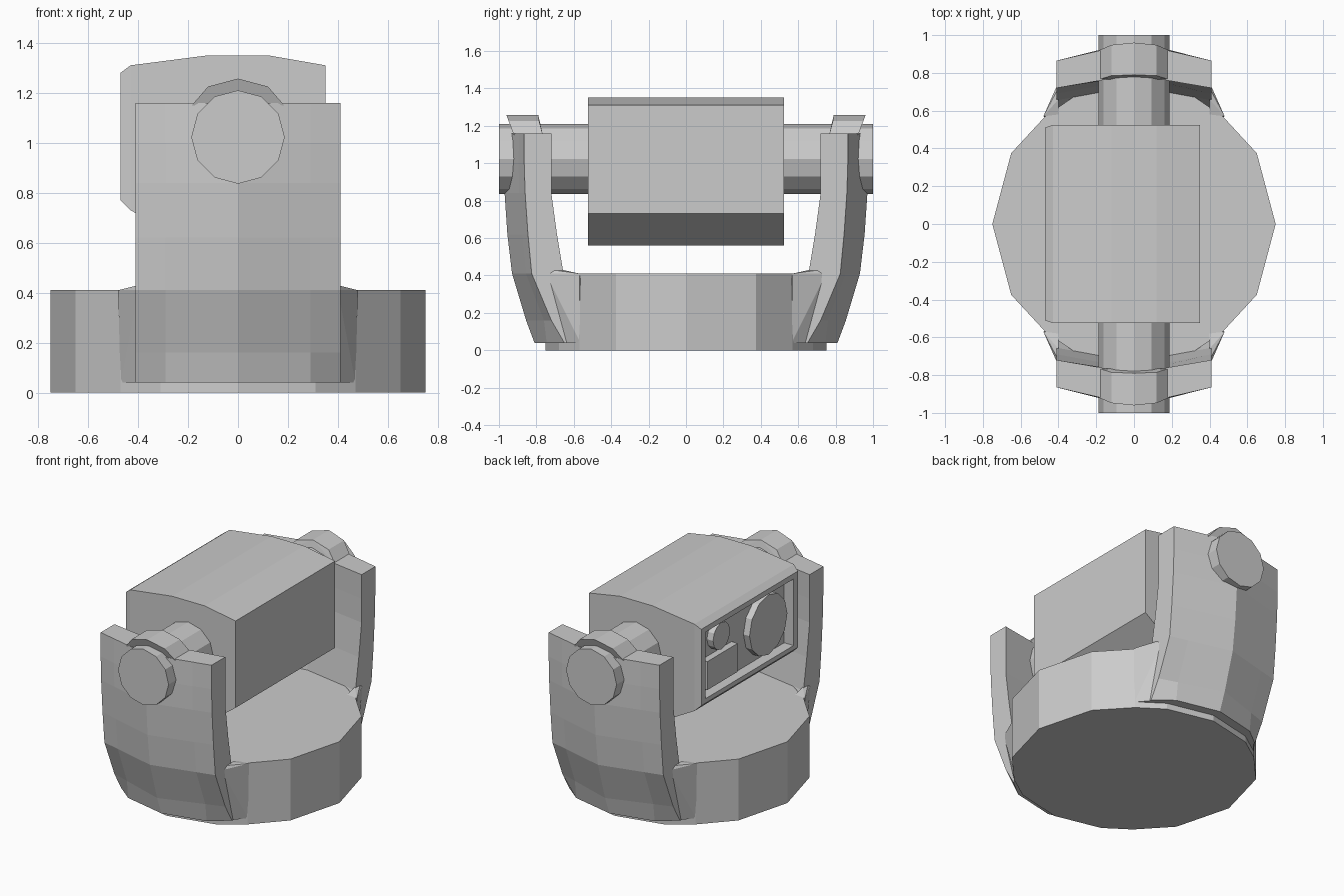
import bpy, bmesh
from math import sin, cos, pi

if "Cube" in bpy.data.objects:
    bpy.data.objects.remove(bpy.data.objects["Cube"])


def finish(name, bm, mirror=()):
    bmesh.ops.recalc_face_normals(bm, faces=bm.faces)
    me = bpy.data.meshes.new(name)
    bm.to_mesh(me)
    bm.free()
    ob = bpy.data.objects.new(name, me)
    bpy.context.collection.objects.link(ob)
    if mirror:
        m = ob.modifiers.new("mirror", 'MIRROR')
        m.use_axis = [a in mirror for a in "xyz"]
        m.use_mirror_merge = False
    return ob


def loft(name, rings, mirror=(), skip=None, cap_start=True):
    """Join equal-length closed rings with quads and cap the ends."""
    bm = bmesh.new()
    vs = [[bm.verts.new(p) for p in r] for r in rings]
    n = len(vs[0])
    for a, b in zip(vs, vs[1:]):
        for i in range(n):
            if i != skip:
                j = (i + 1) % n
                bm.faces.new((a[i], a[j], b[j], b[i]))
    if cap_start:
        bm.faces.new(vs[0])
    bm.faces.new(vs[-1])
    return finish(name, bm, mirror)


def hull(name, pts, mirror):
    bm = bmesh.new()
    for p in pts:
        bm.verts.new(p)
    bmesh.ops.convex_hull(bm, input=bm.verts)
    return finish(name, bm, mirror)


def circle(r, n=12):
    return [(r * cos(2 * pi * i / n), r * sin(2 * pi * i / n)) for i in range(n)]


# Round base
q = [(.75, 0), (.65, .375), (.47, .57), (.31, .68), (0, .75)]
half = q + [(-x, y) for x, y in q[-2::-1]]
outline = half + [(x, -y) for x, y in half[-2:0:-1]]
loft("base", [[(x, y, z) for x, y in outline] for z in (0, .41)])

# Curved yoke arms: z, outer ridge, outer edge, inner middle, inner edge
rows = [(.04, .81, .65, .60, .50), (.16, .855, .72, .64, .55),
        (.41, .93, .825, .73, .655), (.62, .955, .845, .765, .69),
        (.84, .97, .86, .785, .72), (1.0, .968, .865, .79, .72),
        (1.16, .96, .865, .79, .72)]
rings = []
for z, ridge, edge, mid, inner in rows:
    k = .745 if z == .04 else ridge + (edge - ridge) * .707
    rings.append([(-.41, edge, z), (-.29, k, z), (0, ridge, z), (.29, k, z),
                  (.41, edge, z), (.41, inner, z), (0, mid, z), (-.41, inner, z)])
loft("yoke_arm", rings, "y")

# Raised bump over each pivot
top = [(.185, 1.15, .765, .92), (.12, 1.225, .785, .948), (0, 1.257, .79, .96)]
hull("pivot_bump", [(s * x, y, z) for x, z, a, b in top for y in (a, b) for s in (-1, 1)], "y")

# Small webs blending the arms into the base
hull("arm_web", [(.40, .65, .04), (.47, .565, .04), (.40, .75, .41), (.48, .57, .41),
                 (.40, .66, .43), (.40, .72, .43), (.40, .5, .04), (.40, .58, .41)], "xy")

# Pivot pins
loft("pivot_pin", [[(a, y, 1.023 + b) for a, b in circle(.187)] for y in (.5, 1.0)], "y")

# Head body, left open where the front panel sits
prof = [(-.43, .73), (-.43, 1.31), (-.12, 1.35), (.12, 1.35),
        (.35, 1.31), (.35, .73), (.12, .56), (-.12, .56)]
loft("head_body", [[(x, y, z) for x, z in prof] for y in (-.525, .525)], skip=0)

# Chamfered rim with recessed panel
rim = [(-.43, .525, .73, 1.31), (-.47, .51, .77, 1.28), (-.47, .465, .80, 1.245), (-.40, .465, .80, 1.245)]
loft("panel_rim", [[(x, -w, a), (x, w, a), (x, w, b), (x, -w, b)] for x, w, a, b in rim], cap_start=False)

# Lens discs and box on the panel
for name, y, z, r in (("large_lens", -.235, 1.02, .2), ("small_lens", .26, 1.135, .09)):
    loft(name, [[(x, y + a, z + b) for a, b in circle(r)] for x in (-.39, -.445)])
loft("sensor_box", [[(x, .09, .83), (x, .41, .83), (x, .41, 1.02), (x, .09, 1.02)] for x in (-.39, -.445)])
